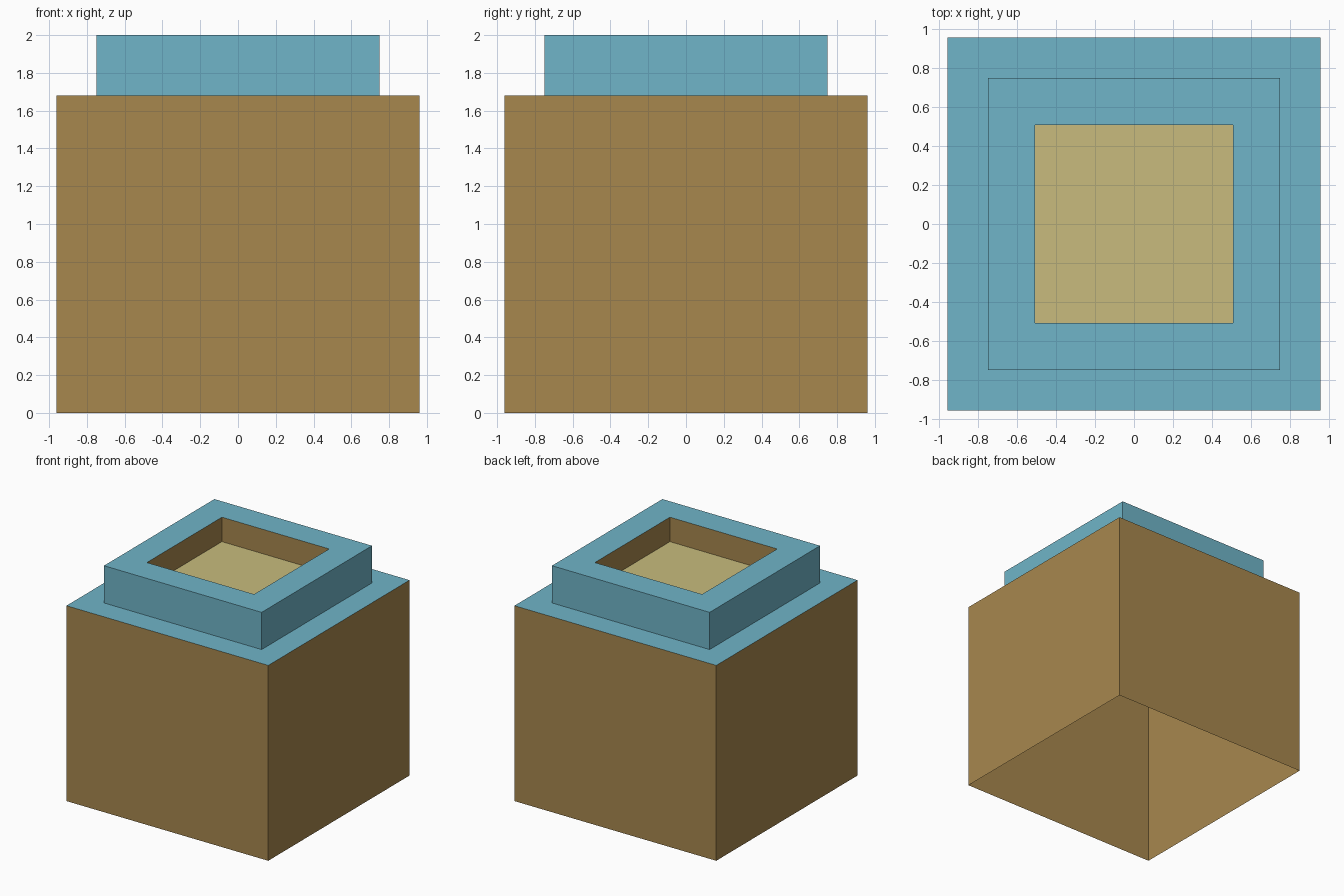
import bpy
import bmesh

cube = bpy.data.objects.get("Cube")
if cube:
    bpy.data.objects.remove(cube, do_unlink=True)


def make_material(name, rgb):
    mat = bpy.data.materials.new(name)
    mat.use_nodes = True
    color = (*rgb, 1.0)
    mat.diffuse_color = color
    mat.node_tree.nodes["Principled BSDF"].inputs["Base Color"].default_value = color
    return mat


brown = make_material("brown", (0.39, 0.245, 0.076))
blue = make_material("light blue", (0.16, 0.46, 0.58))
sand = make_material("sand", (0.58, 0.50, 0.205))


def square_shell(name, mat, rings, capped=False):
    """Join square rings, given as (half width, height), into a thin shell."""
    bm = bmesh.new()
    corners = ((-1, -1), (1, -1), (1, 1), (-1, 1))
    loops = [[bm.verts.new((x * h, y * h, z)) for x, y in corners] for h, z in rings]
    for low, high in zip(loops, loops[1:]):
        for i in range(4):
            j = (i + 1) % 4
            bm.faces.new((low[i], low[j], high[j], high[i]))
    if capped:
        bm.faces.new(loops[-1])
    mesh = bpy.data.meshes.new(name)
    bm.to_mesh(mesh)
    bm.free()
    mesh.materials.append(mat)
    obj = bpy.data.objects.new(name, mesh)
    bpy.context.collection.objects.link(obj)
    return obj


BODY, COLLAR, HOLE = 0.96, 0.75, 0.51
SHOULDER, TOP, FLOOR = 1.68, 2.0, 1.79

# Box walls, open underneath
square_shell("body_walls", brown, [(BODY, 0), (BODY, SHOULDER)])
# Shoulder, raised collar and its rim
square_shell("collar", blue, [(BODY, SHOULDER), (COLLAR, SHOULDER), (COLLAR, TOP), (HOLE, TOP)])
# Sunken opening: side walls and floor
square_shell("recess_walls", brown, [(HOLE, TOP), (HOLE, FLOOR)])
square_shell("recess_floor", sand, [(HOLE, FLOOR)], capped=True)
